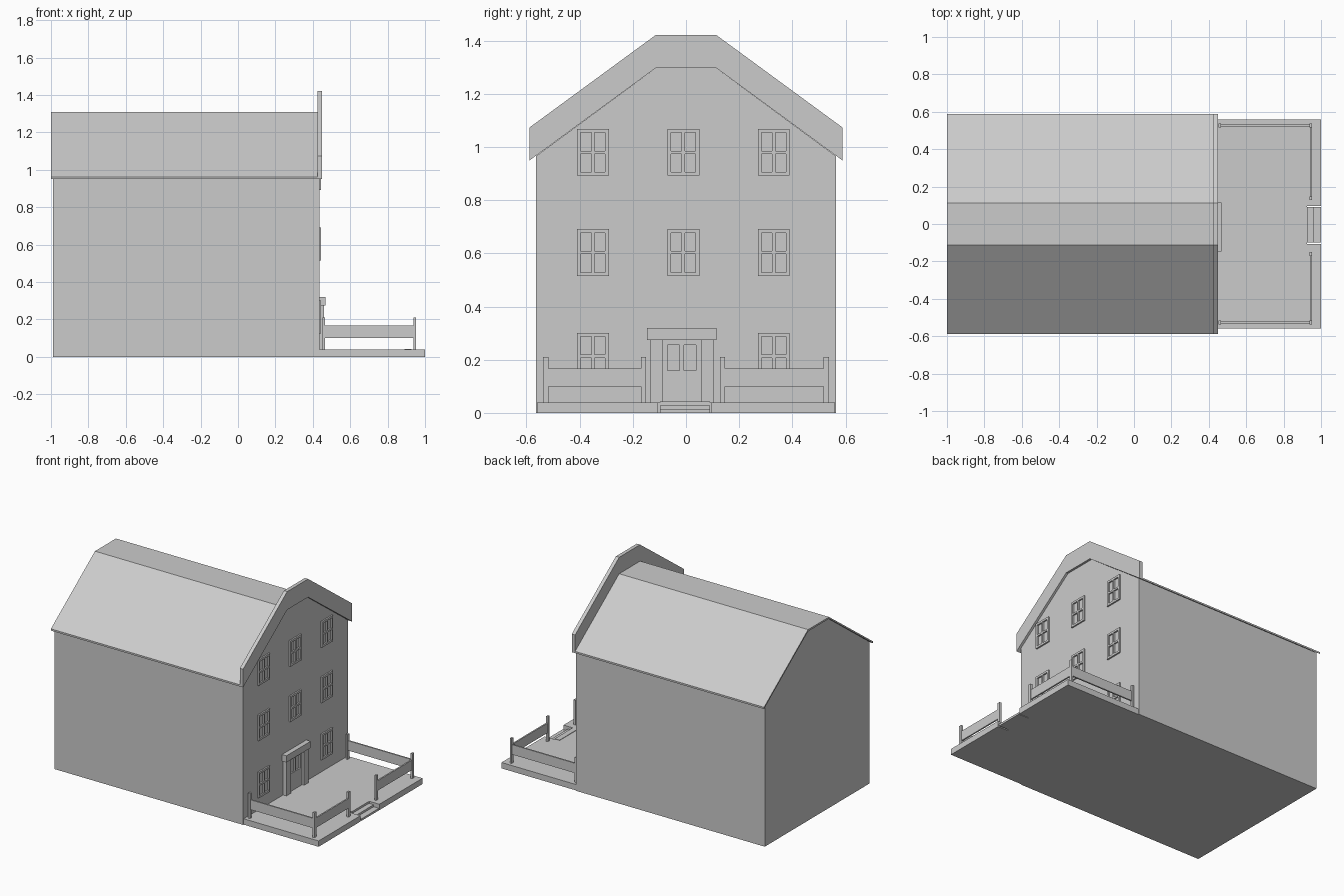
import bpy, bmesh
from mathutils import Vector

cube = bpy.data.objects.get("Cube")
if cube:
    bpy.data.objects.remove(cube, do_unlink=True)

grey = bpy.data.materials.new("plain grey")
grey.use_nodes = True
COLOUR = (0.6, 0.6, 0.6, 1)
grey.diffuse_color = COLOUR
grey.node_tree.nodes["Principled BSDF"].inputs["Base Color"].default_value = COLOUR


def finish(name, bm):
    bmesh.ops.recalc_face_normals(bm, faces=bm.faces)
    mesh = bpy.data.meshes.new(name)
    bm.to_mesh(mesh)
    bm.free()
    mesh.materials.append(grey)
    obj = bpy.data.objects.new(name, mesh)
    bpy.context.collection.objects.link(obj)
    return obj


def add_box(bm, x, y, z):
    """Add a box given its (min, max) along each axis."""
    cube = bmesh.ops.create_cube(bm, size=1)["verts"]
    for v in cube:
        v.co = [r[0] + (c + 0.5) * (r[1] - r[0]) for c, r in zip(v.co, (x, y, z))]


def boxes(name, *parts):
    bm = bmesh.new()
    for part in parts:
        add_box(bm, *part)
    return finish(name, bm)


def prism(name, points, offset):
    """Extrude a closed outline along an offset."""
    bm = bmesh.new()
    face = bm.faces.new([bm.verts.new(p) for p in points])
    new = bmesh.ops.extrude_face_region(bm, geom=[face], use_keep_orig=True)["geom"]
    for v in new:
        if isinstance(v, bmesh.types.BMVert):
            v.co += Vector(offset)
    return finish(name, bm)


def mirrored(half):
    """Complete a right-half outline in y, z."""
    return half + [(-y, z) for y, z in reversed(half)]


def gable_prism(name, outline, x0, x1):
    prism(name, [(x0, y, z) for y, z in outline], (x1 - x0, 0, 0))


def band(half, rise):
    """Closed strip following a roof line with a vertical thickness."""
    low = mirrored(half)
    return low + [(y, z + rise) for y, z in reversed(low)]


WALL = 0.435
roof_line = [(0.588, 0.95), (0.113, 1.298)]

# House body, roof and raised gable trim
gable_prism("house_walls", mirrored([(0.565, 0), (0.565, 0.965), (0.113, 1.298)]), -0.99, WALL)
gable_prism("roof", band(roof_line, 0.012), -1.0, WALL)
gable_prism("gable_trim", band(roof_line, 0.124), 0.425, 0.45)


# Four-pane windows
def window(name, y, z):
    y0, y1, z0, z1 = y - 0.06, y + 0.06, z - 0.088, z + 0.088
    b, depth = 0.014, (WALL - 0.002, WALL + 0.01)
    boxes(name,
          (depth, (y0, y0 + b), (z0, z1)),
          (depth, (y1 - b, y1), (z0, z1)),
          (depth, (y0, y1), (z0, z0 + b)),
          (depth, (y0, y1), (z1 - b, z1)),
          (depth, (y - 0.006, y + 0.006), (z0, z1)),
          (depth, (y0, y1), (z - 0.006, z + 0.006)))


for row, z in enumerate((0.213, 0.603, 0.98)):
    for col, y in enumerate((-0.35, -0.01, 0.33)):
        # The middle of the ground floor holds the door
        if row or col != 1:
            window(f"window_{row}_{col}", y, z)

# Door with panelled leaf, jambs and lintel
DOOR = -0.016
door_x = (WALL - 0.002, WALL + 0.01)
boxes("door",
      (door_x, (DOOR - 0.072, DOOR - 0.054), (0.04, 0.275)),
      (door_x, (DOOR + 0.054, DOOR + 0.072), (0.04, 0.275)),
      (door_x, (DOOR - 0.008, DOOR + 0.008), (0.15, 0.275)),
      (door_x, (DOOR - 0.072, DOOR + 0.072), (0.255, 0.275)),
      (door_x, (DOOR - 0.072, DOOR + 0.072), (0.04, 0.16)))
boxes("door_frame",
      ((WALL - 0.002, 0.46), (DOOR - 0.119, DOOR - 0.072), (0.04, 0.276)),
      ((WALL - 0.002, 0.46), (DOOR + 0.072, DOOR + 0.119), (0.04, 0.276)))
boxes("door_lintel", ((WALL - 0.002, 0.468), (DOOR - 0.131, DOOR + 0.131), (0.275, 0.32)))

# Terrace slab with a notch for the steps
N0, N1, NX = -0.108, 0.095, 0.925
slab = [(WALL, -0.56), (1, -0.56), (1, N0), (NX, N0),
        (NX, N1), (1, N1), (1, 0.56), (WALL, 0.56)]
prism("terrace", [(x, y, 0) for x, y in slab], (0, 0, 0.04))
boxes("steps",
      ((NX, 0.96), (N0 + 0.01, N1 - 0.005), (0, 0.028)),
      ((0.96, 1.0), (N0 + 0.01, N1 - 0.005), (0, 0.014)))
boxes("top_step", ((0.89, 0.927), (N0 + 0.01, N1 - 0.005), (0.03, 0.043)))


# Fence: one run along the side and one along the outer edge, on both sides
def fence(name, corner, gate):
    def post(x, y):
        return ((x - 0.007, x + 0.007), (y - 0.01, y + 0.01), (0.04, 0.21))
    rail = (0.1, 0.167)
    boxes(name + "_posts", post(0.458, corner), post(0.946, corner), post(0.946, gate))
    boxes(name + "_rails",
          ((0.458, 0.946), (corner - 0.005, corner + 0.005), rail),
          ((0.941, 0.951), tuple(sorted((corner, gate))), rail))


fence("right_fence", -0.527, -0.16)
fence("left_fence", 0.527, 0.137)
